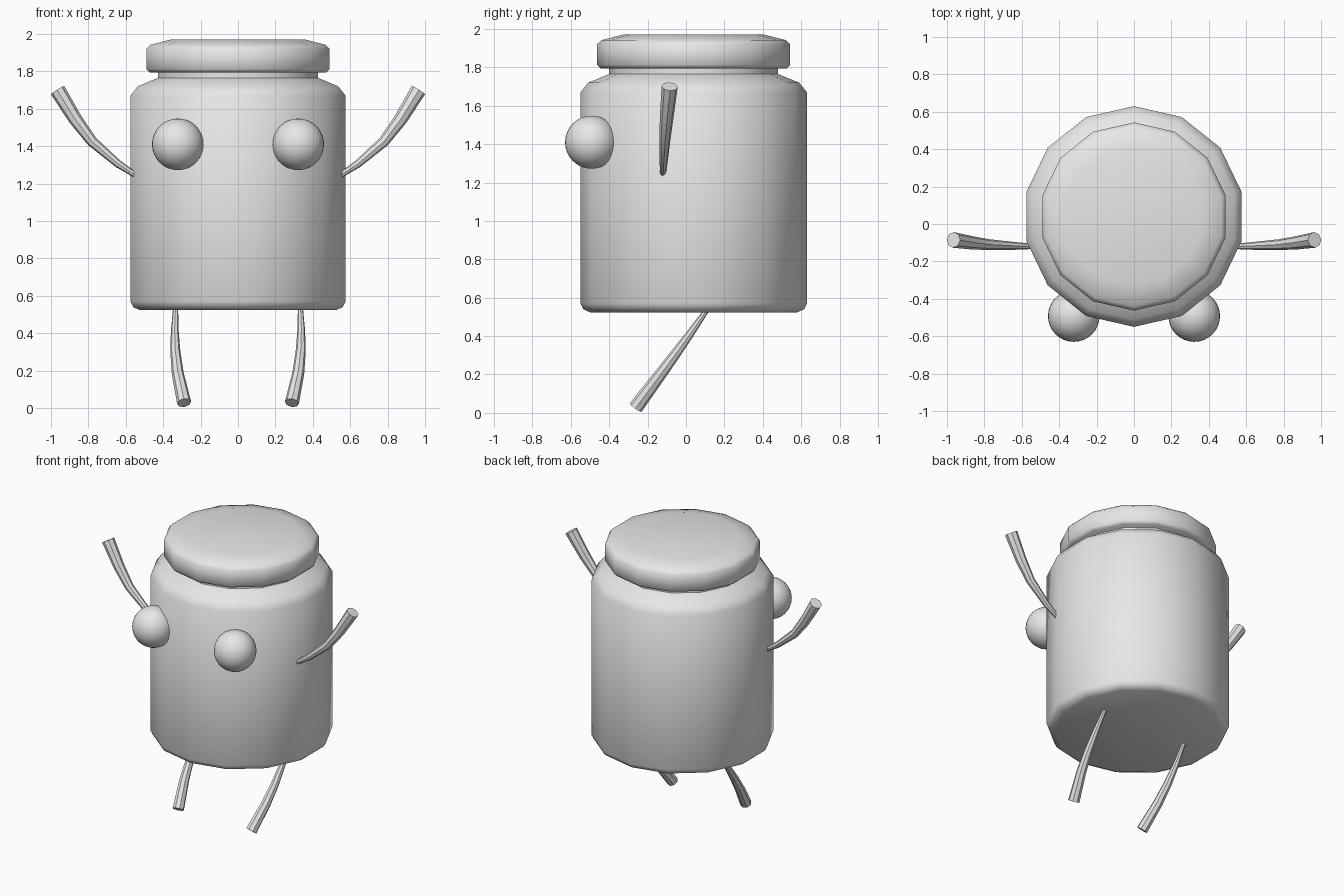
import bpy, bmesh, math

cube = bpy.data.objects.get("Cube")
if cube:
    bpy.data.objects.remove(cube, do_unlink=True)

SIDES = 14
CENTRE_Y = 0.04

grey = bpy.data.materials.new("light_grey")
grey.use_nodes = True
grey.diffuse_color = (0.8, 0.8, 0.8, 1)
grey.node_tree.nodes["Principled BSDF"].inputs["Base Color"].default_value = (0.8, 0.8, 0.8, 1)


def finish(obj, angle):
    """Give an object its colour and smooth shading."""
    obj.data.materials.clear()
    obj.data.materials.append(grey)
    bpy.ops.object.select_all(action="DESELECT")
    obj.select_set(True)
    bpy.context.view_layer.objects.active = obj
    bpy.ops.object.shade_smooth_by_angle(angle=math.radians(angle))


def lathe(name, profile):
    """Turn a closed radius/height profile into a many-sided solid."""
    bm = bmesh.new()
    rings = []
    for r, z in profile:
        ring = []
        for i in range(SIDES):
            a = math.tau * i / SIDES + math.pi / 2
            ring.append(bm.verts.new((r * math.cos(a), CENTRE_Y + r * math.sin(a), z)))
        rings.append(ring)
    for low, high in zip(rings, rings[1:]):
        for i in range(SIDES):
            j = (i + 1) % SIDES
            bm.faces.new((low[i], low[j], high[j], high[i]))
    bm.faces.new(rings[0][::-1])
    bm.faces.new(rings[-1])
    mesh = bpy.data.meshes.new(name)
    bm.to_mesh(mesh)
    bm.free()
    obj = bpy.data.objects.new(name, mesh)
    bpy.context.collection.objects.link(obj)
    finish(obj, 60)


def limb(name, points, side):
    """Sweep a tapered eight-sided tube along points of (x, y, z, radius)."""
    curve = bpy.data.curves.new(name, "CURVE")
    curve.dimensions = "3D"
    curve.bevel_depth = 1
    curve.bevel_resolution = 2
    curve.use_fill_caps = True
    spline = curve.splines.new("POLY")
    spline.points.add(len(points) - 1)
    for p, (x, y, z, r) in zip(spline.points, points):
        p.co = (side * x, y, z, 1)
        p.radius = r
    obj = bpy.data.objects.new(name, curve)
    bpy.context.collection.objects.link(obj)
    bpy.ops.object.select_all(action="DESELECT")
    obj.select_set(True)
    bpy.context.view_layer.objects.active = obj
    bpy.ops.object.convert(target="MESH")
    finish(bpy.context.object, 30)


# Jar with chamfered base, shoulder and neck
lathe("jar_body", [(0.54, 0.524), (0.575, 0.54), (0.59, 0.57), (0.59, 1.67),
                   (0.55, 1.72), (0.44, 1.765), (0.44, 1.81)])

# Lid with rounded rim
lathe("lid", [(0.485, 1.795), (0.503, 1.812), (0.503, 1.92),
              (0.48, 1.942), (0.37, 1.97)])

arm = [(0.54, -0.12, 1.24, 0.014), (0.64, -0.117, 1.305, 0.021),
       (0.78, -0.11, 1.425, 0.029), (0.87, -0.1, 1.545, 0.036),
       (0.965, -0.085, 1.70, 0.042)]
leg = [(0.333, 0.125, 0.56, 0.012), (0.338, 0.02, 0.41, 0.021),
       (0.335, -0.06, 0.3, 0.027), (0.322, -0.145, 0.185, 0.032),
       (0.288, -0.262, 0.028, 0.038)]

for side, word in ((1, "left"), (-1, "right")):
    limb(word + "_arm", arm, side)
    limb(word + "_leg", leg, side)
    # Bulging eyes
    bpy.ops.mesh.primitive_uv_sphere_add(segments=32, ring_count=16, radius=0.138,
                                         location=(side * 0.322, -0.492, 1.41))
    eye = bpy.context.object
    eye.name = word + "_eye"
    finish(eye, 60)
